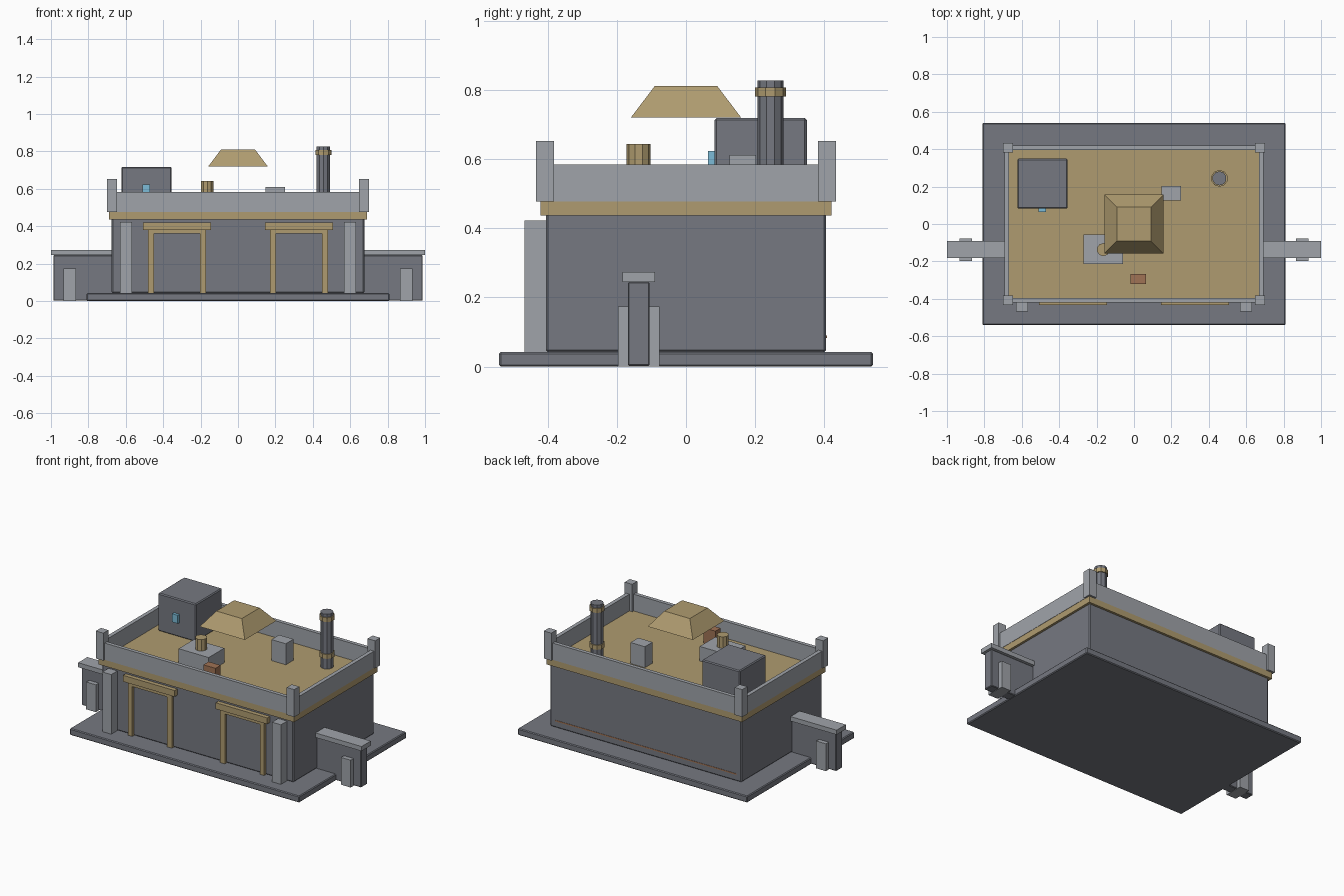
import bpy, math

if "Cube" in bpy.data.objects:
    bpy.data.objects.remove(bpy.data.objects["Cube"])


def material(name, rgb):
    m = bpy.data.materials.new(name)
    m.diffuse_color = (*rgb, 1)
    m.use_nodes = True
    m.node_tree.nodes["Principled BSDF"].inputs["Base Color"].default_value = m.diffuse_color
    return m


DARK = material("dark_grey", (0.18, 0.19, 0.22))
LIGHT = material("light_grey", (0.35, 0.37, 0.40))
TAN = material("tan", (0.43, 0.33, 0.16))
BLUE = material("blue", (0.20, 0.50, 0.68))
RUST = material("rust", (0.35, 0.17, 0.09))


def box(name, mat, x, y, z, bevel=0):
    """Box from (min, max) ranges on each axis."""
    bpy.ops.mesh.primitive_cube_add(size=1)
    o = bpy.context.object
    o.name = name
    o.location = [(r[0] + r[1]) / 2 for r in (x, y, z)]
    o.scale = [r[1] - r[0] for r in (x, y, z)]
    bpy.ops.object.transform_apply(location=True, scale=True)
    o.data.materials.append(mat)
    if bevel:
        b = o.modifiers.new("bevel", 'BEVEL')
        b.width = bevel
        b.segments = 1
    return o


def tube(name, mat, x, y, r, z, r_top=None, sides=10, turn=0):
    """Upright prism or frustum between two heights."""
    bpy.ops.mesh.primitive_cone_add(
        vertices=sides, radius1=r, radius2=r if r_top is None else r_top,
        depth=z[1] - z[0], location=(x, y, sum(z) / 2), rotation=(0, 0, turn))
    o = bpy.context.object
    o.name = name
    o.data.materials.append(mat)
    return o


def span(s, a, b):
    """Range a..b, mirrored when s is -1."""
    return tuple(sorted((s * a, s * b)))


# Plinth, main block and cornice
ROOF = 0.477
box("plinth", DARK, (-0.81, 0.81), (-0.54, 0.54), (0, 0.042), 0.005)
box("main_block", DARK, (-0.675, 0.675), (-0.405, 0.405), (0.042, 0.47), 0.006)
box("cornice_and_roof", TAN, (-0.69, 0.69), (-0.42, 0.42), (0.437, ROOF))
box("rear_strip", RUST, (-0.64, 0.64), (0.40, 0.407), (0.082, 0.09))

for s, side in ((-1, "left"), (1, "right")):
    # Parapet walls and corner posts
    box(side + "_parapet", LIGHT, span(s, 0.667, 0.692), (-0.42, 0.42), (ROOF, 0.584))
    box(("front" if s < 0 else "rear") + "_parapet", LIGHT,
        (-0.667, 0.667), span(s, 0.396, 0.42), (ROOF, 0.584))
    for t in (-1, 1):
        box(side + "_corner_post", LIGHT, span(s, 0.647, 0.70),
            span(t, 0.382, 0.433), (ROOF, 0.652))

    # Front pilasters
    box(side + "_pilaster", LIGHT, span(s, 0.567, 0.63), (-0.467, -0.40), (0.042, 0.422))

    # Door surrounds
    for a, b in ((0.17, 0.203), (0.45, 0.48)):
        box(side + "_door_jamb", TAN, span(s, a, b), (-0.423, -0.40), (0.042, 0.362))
    box(side + "_door_head", TAN, span(s, 0.17, 0.48), (-0.423, -0.40), (0.36, 0.384))
    box(side + "_door_lintel", TAN, span(s, 0.145, 0.508), (-0.432, -0.40), (0.38, 0.42))

    # Side walls with coping and buttress
    box(side + "_wing_wall", DARK, span(s, 0.66, 0.987), (-0.168, -0.105), (0.002, 0.245), 0.004)
    box(side + "_wing_coping", LIGHT, span(s, 0.66, 1.0), (-0.183, -0.09), (0.245, 0.274))
    box(side + "_wing_buttress", LIGHT, span(s, 0.865, 0.933), (-0.197, -0.077), (0, 0.174))

# Roof cabin with small window
box("roof_cabin", DARK, (-0.623, -0.355), (0.082, 0.349), (ROOF, 0.718), 0.006)
box("cabin_window", BLUE, (-0.51, -0.47), (0.064, 0.09), (0.57, 0.623))

# Rooftop units
box("vent_base", LIGHT, (-0.27, -0.058), (-0.213, -0.055), (ROOF, 0.57))
tube("vent_pipe", TAN, -0.164, -0.137, 0.035, (0.57, 0.643))
box("roof_unit", LIGHT, (0.148, 0.25), (0.125, 0.203), (ROOF, 0.611))
box("small_crate", RUST, (-0.02, 0.065), (-0.32, -0.268), (ROOF, 0.575))

# Chimney with two collars
tube("chimney", DARK, 0.457, 0.244, 0.038, (ROOF, 0.827))
for z in ((0.545, 0.573), (0.78, 0.807)):
    tube("chimney_collar", TAN, 0.457, 0.244, 0.045, z)

# Raised canopy
tube("canopy", TAN, 0, 0, 0.159 * math.sqrt(2), (0.72, 0.811),
     0.09 * math.sqrt(2), 4, math.pi / 4)
